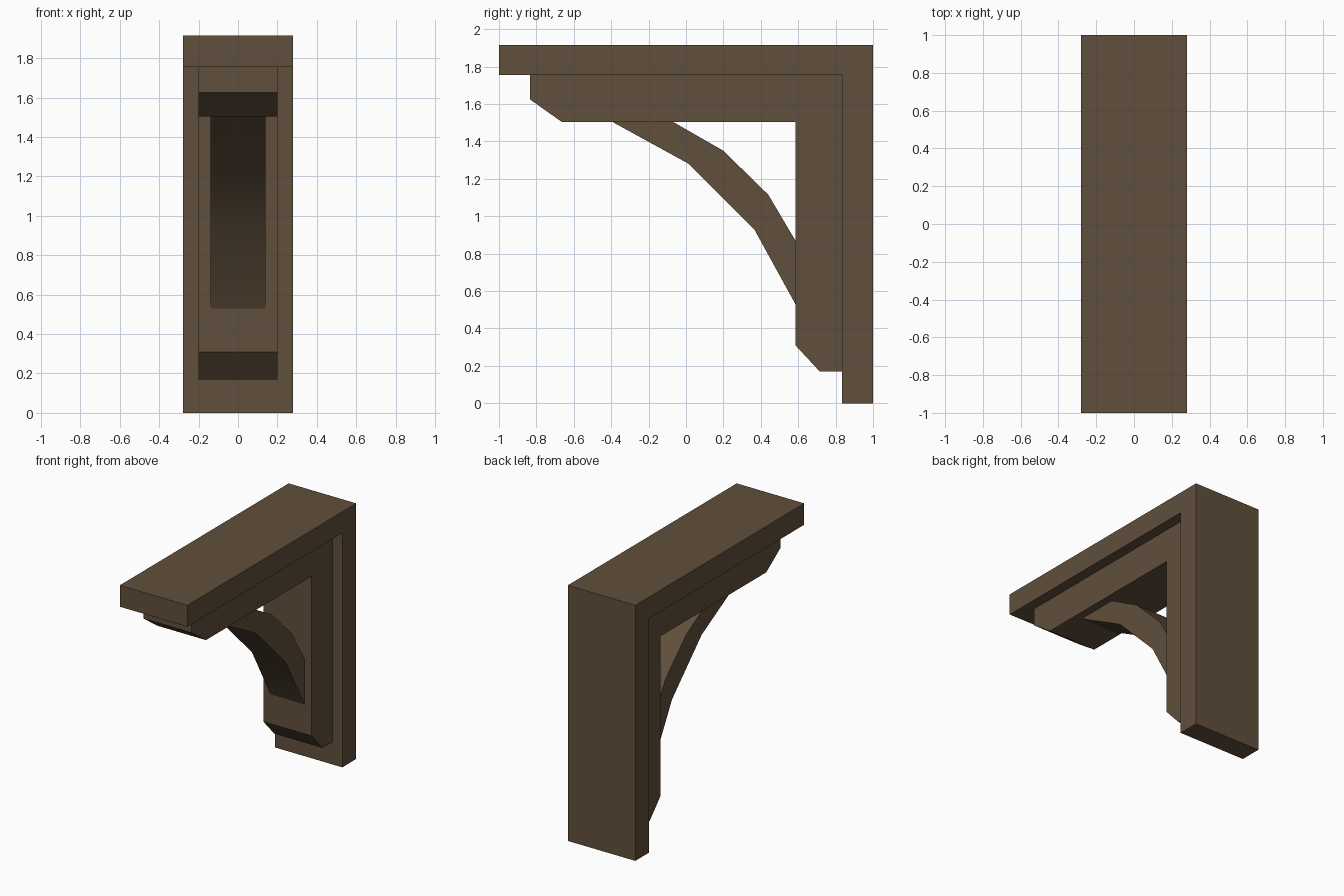
import bpy, bmesh

cube = bpy.data.objects.get("Cube")
if cube:
    bpy.data.objects.remove(cube, do_unlink=True)

wood = bpy.data.materials.new("dark_brown_wood")
wood.use_nodes = True
color = (0.12, 0.08, 0.045, 1)
wood.diffuse_color = color
wood.node_tree.nodes["Principled BSDF"].inputs["Base Color"].default_value = color


def extrude_profile(name, profile, half_width):
    """Extrude a (y, z) side profile symmetrically across x."""
    bm = bmesh.new()
    face = bm.faces.new([bm.verts.new((-half_width, y, z)) for y, z in profile])
    ext = bmesh.ops.extrude_face_region(bm, geom=[face])
    moved = [v for v in ext["geom"] if isinstance(v, bmesh.types.BMVert)]
    bmesh.ops.translate(bm, verts=moved, vec=(2 * half_width, 0, 0))
    bmesh.ops.recalc_face_normals(bm, faces=bm.faces)
    mesh = bpy.data.meshes.new(name)
    bm.to_mesh(mesh)
    bm.free()
    mesh.materials.append(wood)
    obj = bpy.data.objects.new(name, mesh)
    bpy.context.collection.objects.link(obj)
    return obj


# Wide outer frame: top shelf and back plate
extrude_profile("outer_frame", [
    (-1, 1.915), (1, 1.915), (1, 0), (0.835, 0), (0.835, 1.755), (-1, 1.755)], 0.28)

# Narrower inner frame with chamfered ends
extrude_profile("inner_frame", [
    (-0.835, 1.755), (0.835, 1.755), (0.835, 0.17), (0.715, 0.17),
    (0.585, 0.31), (0.585, 1.505), (-0.665, 1.505), (-0.835, 1.625)], 0.2)

# Curved diagonal brace
brace = extrude_profile("curved_brace", [
    (-0.395, 1.505), (0.015, 1.28), (0.365, 0.93), (0.585, 0.53),
    (0.585, 0.87), (0.44, 1.115), (0.2, 1.35), (-0.07, 1.505)], 0.14)
bpy.ops.object.select_all(action="DESELECT")
brace.select_set(True)
bpy.context.view_layer.objects.active = brace
bpy.ops.object.shade_smooth_by_angle()
